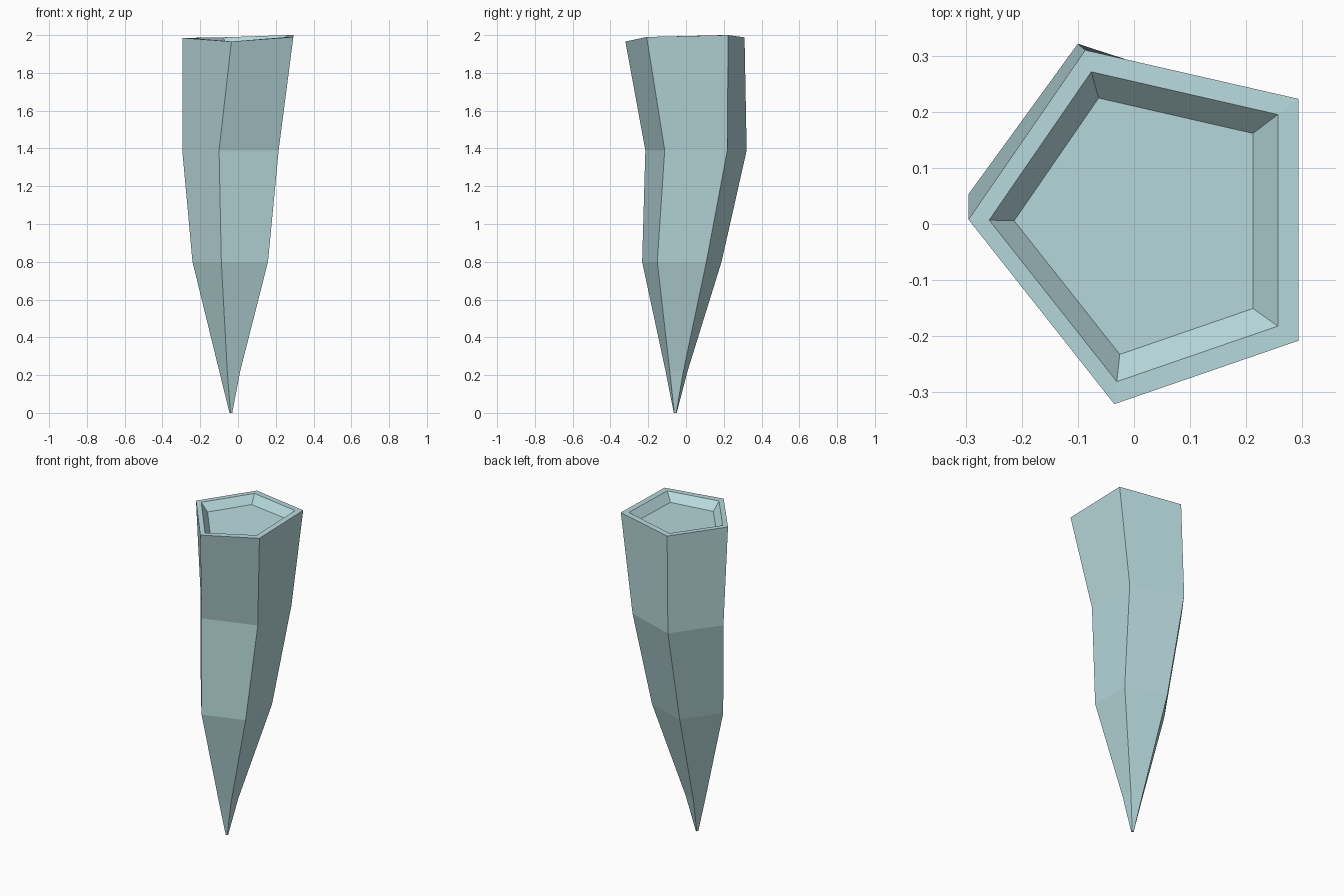
import bpy, bmesh
from math import cos, sin, radians
from mathutils import Vector

if "Cube" in bpy.data.objects:
    bpy.data.objects.remove(bpy.data.objects["Cube"])

SIDES = 5
bm = bmesh.new()


def regular_ring(cx, cy, z, r):
    angles = [radians(36 + 72 * i) for i in range(SIDES)]
    return [bm.verts.new((cx + r * cos(a), cy + r * sin(a), z)) for a in angles]


def scaled_ring(points, scale, drop):
    return [bm.verts.new((p.x * scale, p.y * scale, p.z - drop)) for p in points]


def bridge(low, high):
    for i in range(SIDES):
        j = (i + 1) % SIDES
        bm.faces.new((low[i], low[j], high[j], high[i]))


# Tapering, slightly wandering shaft: centre x, centre y, height, radius
shaft = [(-0.037, -0.057, 0.0, 0.008),
         (-0.038, -0.050, 0.22, 0.061),
         (-0.020, -0.022, 0.80, 0.221),
         (-0.013, 0.053, 1.39, 0.282)]
rings = [regular_ring(*s) for s in shaft]

# Uneven top edge
top = [Vector(p) for p in ((0.293, 0.223, 2.0), (-0.087, 0.31, 1.988),
                           (-0.295, 0.008, 1.985), (-0.035, -0.321, 1.966),
                           (0.293, -0.208, 1.99))]
rings.append(scaled_ring(top, 1.0, 0.0))

# Flat rim and shallow recess
rings.append(scaled_ring(top, 0.875, 0.0))
rings.append(scaled_ring(top, 0.724, 0.048))

for low, high in zip(rings, rings[1:]):
    bridge(low, high)
bm.faces.new(rings[-1])
bm.faces.new(rings[0][::-1])
bm.normal_update()

mesh = bpy.data.meshes.new("crystal_spike")
bm.to_mesh(mesh)
bm.free()
spike = bpy.data.objects.new("crystal_spike", mesh)
bpy.context.collection.objects.link(spike)

# Pale blue-green colour
mat = bpy.data.materials.new("pale_teal")
mat.diffuse_color = (0.48, 0.70, 0.72, 1.0)
mat.use_nodes = True
mat.node_tree.nodes["Principled BSDF"].inputs["Base Color"].default_value = mat.diffuse_color
mesh.materials.append(mat)
